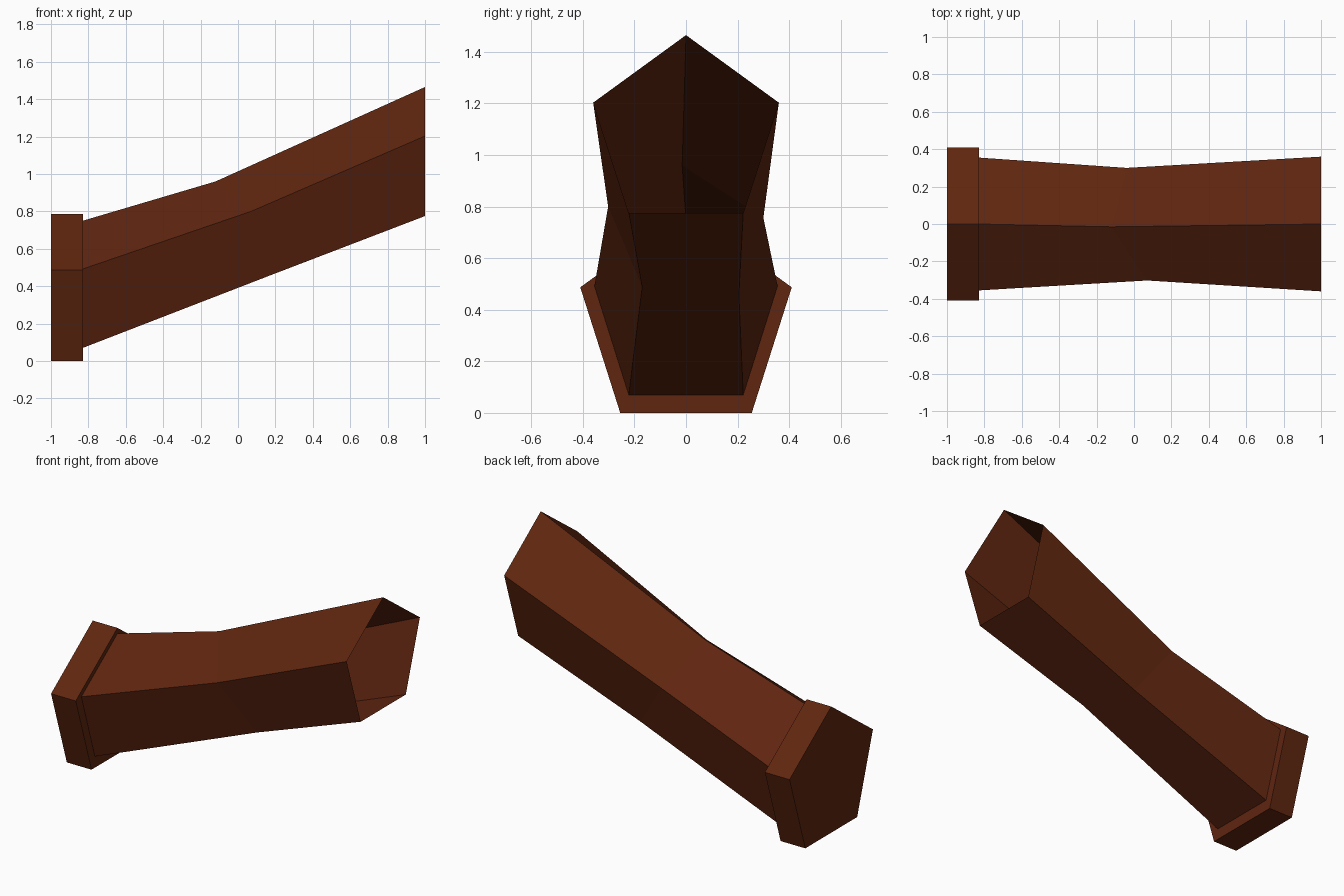
import bpy

if "Cube" in bpy.data.objects:
    bpy.data.objects.remove(bpy.data.objects["Cube"])

# one dark reddish-brown colour
mat = bpy.data.materials.new("dark brown")
mat.diffuse_color = (0.115, 0.019, 0.005, 1)
mat.use_nodes = True
mat.node_tree.nodes["Principled BSDF"].inputs["Base Color"].default_value = mat.diffuse_color


def section(x, top, side, side_z, half_base, base):
    """Five-sided cross-section: apex, back shoulder, back foot, front foot, front shoulder."""
    return [(x, 0, top), (x, side, side_z), (x, half_base, base),
            (x, -half_base, base), (x, -side, side_z)]


# closed collar, stepped in to the open five-sided shaft with an irregular waist
rings = [
    section(-1.0, 0.785, 0.41, 0.487, 0.255, 0.0),
    section(-0.83, 0.785, 0.41, 0.487, 0.255, 0.0),
    section(-0.83, 0.75, 0.355, 0.492, 0.222, 0.07),
    [(-0.12, -0.015, 0.96), (-0.04, 0.30, 0.757), (0.17, 0.205, 0.457),
     (0.25, -0.17, 0.488), (0.07, -0.302, 0.80)],
    section(1.0, 1.465, 0.36, 1.203, 0.222, 0.775),
]
verts = [p for ring in rings for p in ring]
faces = [(0, 1, 2, 3, 4)]  # collar end
for r in range(len(rings) - 1):
    for i in range(5):
        j = (i + 1) % 5
        a, b = r * 5, r * 5 + 5
        faces.append((a + i, b + i, b + j, a + j))

mesh = bpy.data.meshes.new("collared_beam")
mesh.from_pydata(verts, [], faces)
mesh.materials.append(mat)
mesh.validate()
mesh.update()

beam = bpy.data.objects.new("collared_beam", mesh)
bpy.context.collection.objects.link(beam)

# consistent outward faces
import bmesh
bm = bmesh.new()
bm.from_mesh(mesh)
bmesh.ops.recalc_face_normals(bm, faces=bm.faces)
bm.to_mesh(mesh)
bm.free()
